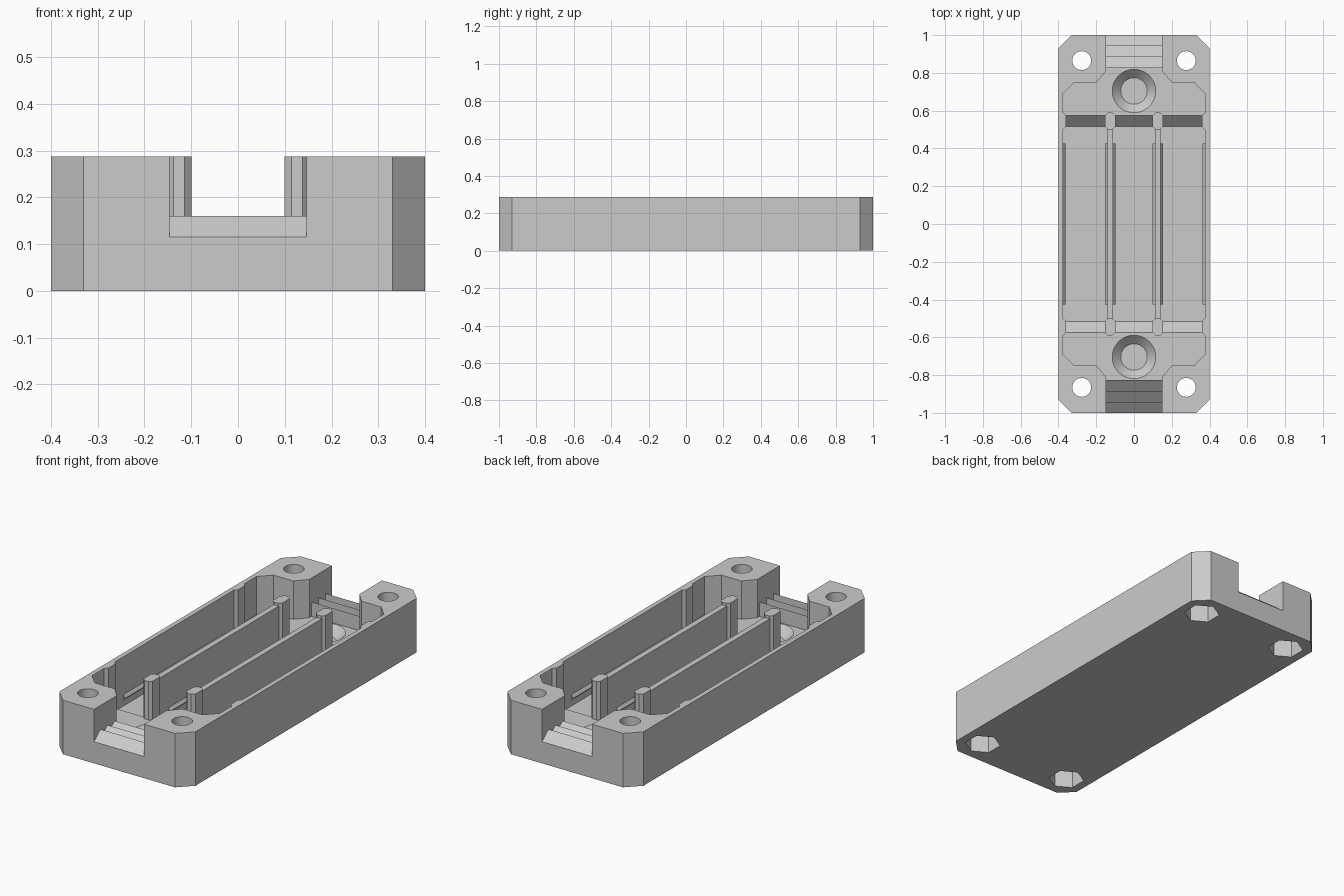
import bpy, bmesh, math
from mathutils import Matrix, Vector

cube = bpy.data.objects.get("Cube")
if cube:
    bpy.data.objects.remove(cube, do_unlink=True)

HEIGHT, FLOOR, END_FLOOR = 0.287, 0.025, 0.083

grey = bpy.data.materials.new("light_grey")
grey.use_nodes = True
grey.diffuse_color = (0.6, 0.6, 0.6, 1)
grey.node_tree.nodes["Principled BSDF"].inputs["Base Color"].default_value = (0.6, 0.6, 0.6, 1)


def finish(name, bm):
    bmesh.ops.recalc_face_normals(bm, faces=bm.faces[:])
    mesh = bpy.data.meshes.new(name)
    bm.to_mesh(mesh)
    bm.free()
    mesh.materials.append(grey)
    obj = bpy.data.objects.new(name, mesh)
    bpy.context.collection.objects.link(obj)
    return obj


def prism(name, points, axis, low, high):
    """Extrude a 2D outline along the given axis."""
    place = {"x": lambda a, b: (low, a, b),
             "y": lambda a, b: (a, low, b),
             "z": lambda a, b: (a, b, low)}[axis]
    bm = bmesh.new()
    face = bm.faces.new([bm.verts.new(place(a, b)) for a, b in points])
    moved = bmesh.ops.extrude_face_region(bm, geom=[face])["geom"]
    shift = Vector([high - low if axis == k else 0 for k in "xyz"])
    bmesh.ops.translate(bm, vec=shift,
                        verts=[v for v in moved if isinstance(v, bmesh.types.BMVert)])
    return finish(name, bm)


def cone(name, x, y, low, high, r_low, r_high, sides=48, turn=0):
    bm = bmesh.new()
    matrix = Matrix.Translation((x, y, (low + high) / 2)) @ Matrix.Rotation(turn, 4, "Z")
    bmesh.ops.create_cone(bm, cap_ends=True, segments=sides, radius1=r_low,
                          radius2=r_high, depth=high - low, matrix=matrix)
    return finish(name, bm)


def four_way(quarter):
    """Mirror a quarter outline into all four quadrants, in order."""
    back = quarter[::-1]
    return (quarter + [(-x, y) for x, y in back]
            + [(-x, -y) for x, y in quarter] + [(x, -y) for x, y in back])


def combine(body, tool, operation):
    mod = body.modifiers.new("combine", "BOOLEAN")
    mod.operation, mod.solver, mod.object = operation, "EXACT", tool
    bpy.context.view_layer.objects.active = body
    bpy.ops.object.modifier_apply(modifier=mod.name)
    bpy.data.objects.remove(tool, do_unlink=True)


# Outer block with chamfered corners
tray = prism("tray", four_way([(0.4, 0.93), (0.33, 1.0)]), "z", 0, HEIGHT)

# Main cavity, with wall posts and thick corners left standing
cavity = four_way([(0.375, 0.5), (0.36, 0.516), (0.36, 0.574), (0.375, 0.59),
                   (0.375, 0.69), (0.317, 0.75), (0.2, 0.75), (0.147, 0.81),
                   (0.147, 0.827)])
combine(tray, prism("cavity", cavity, "z", FLOOR, 0.4), "DIFFERENCE")

# Raised end floors with ramps, cable channels with gripping teeth, countersinks
for s in (1, -1):
    ramp = [(0.501, 0.01), (0.516, FLOOR), (0.574, END_FLOOR), (0.9, END_FLOOR), (0.9, 0.01)]
    combine(tray, prism("end_floor", [(s * y, z) for y, z in ramp], "x", -0.385, 0.385), "UNION")
    teeth = [(0.815, 0.4), (0.815, 0.1), (0.827, 0.1)]
    for i in range(3):
        y = 0.827 + i * 0.059
        teeth += [(y, 0.16), (y + 0.059, 0.112)]
    teeth += [(1.05, 0.112), (1.05, 0.4)]
    combine(tray, prism("channel", [(s * y, z) for y, z in teeth], "x", -0.147, 0.147), "DIFFERENCE")
    combine(tray, cone("countersink", 0, s * 0.704, 0.038, 0.085, 0.07, 0.117), "DIFFERENCE")

# Corner bolt holes with hexagonal nut pockets underneath
for x in (-0.277, 0.277):
    for y in (-0.865, 0.865):
        combine(tray, cone("bolt_hole", x, y, -0.1, 0.4, 0.05, 0.05, 32), "DIFFERENCE")
        # a vertex of each pocket points along y
        pocket = [(x + 0.09 * math.sin(k * math.pi / 3), y + 0.09 * math.cos(k * math.pi / 3))
                  for k in range(6)]
        combine(tray, prism("nut_pocket", pocket, "z", -0.1, 0.1), "DIFFERENCE")

bpy.ops.object.select_all(action="DESELECT")
tray.select_set(True)
bpy.context.view_layer.objects.active = tray
bpy.ops.object.shade_smooth_by_angle(angle=math.radians(25))

# Dividers between the three bays, with an eight-sided post at each end
for side, s in (("left", 1), ("right", -1)):
    cx = s * 0.126
    wall = [(cx + x, y) for x, y in four_way([(0.015, 0.52)])]
    prism(side + "_divider", wall, "z", 0.01, 0.272)
    for end, e in (("back", 1), ("front", -1)):
        post = [(cx + x, e * 0.545 + y) for x, y in four_way([(0.027, 0.03), (0.012, 0.045)])]
        prism(f"{side}_{end}_post", post, "z", 0.01, HEIGHT)

# Snap ridges along both walls of every bay
for side, s in (("left", 1), ("right", -1)):
    for part, wall_x, d in (("outer_wall", 0.375, -1), ("divider_outer", 0.141, 1),
                            ("divider_inner", 0.111, -1)):
        ridge = [(-0.002, 0.058), (0, 0.058), (0.012, 0.07), (0, 0.086), (-0.002, 0.086)]
        prism(f"{side}_{part}_ridge", [(s * (wall_x + d * x), z) for x, z in ridge],
              "y", -0.427, 0.427)
